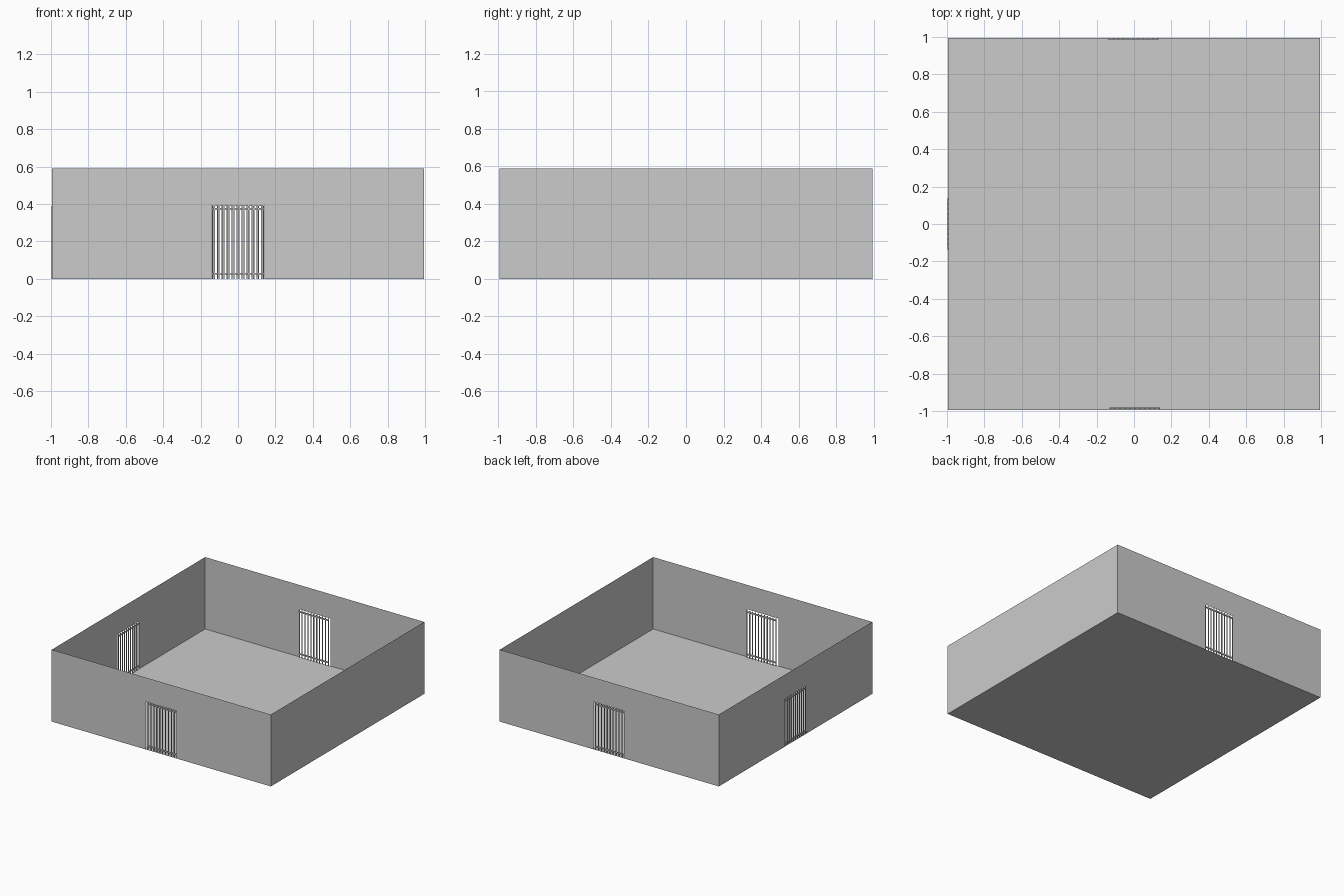
import bpy
import bmesh
from math import pi
from mathutils import Matrix, Vector

if "Cube" in bpy.data.objects:
    bpy.data.objects.remove(bpy.data.objects["Cube"])

HALF = 0.995      # half width of the room
HEIGHT = 0.59
DOOR_H = 0.39


def finish(bm, name, angle=0.0):
    bm.transform(Matrix.Rotation(angle, 4, 'Z'))
    me = bpy.data.meshes.new(name)
    bm.to_mesh(me)
    bm.free()
    ob = bpy.data.objects.new(name, me)
    bpy.context.collection.objects.link(ob)
    return ob


def face(name, pts, angle=0.0):
    bm = bmesh.new()
    bm.faces.new([bm.verts.new(p) for p in pts])
    return finish(bm, name, angle)


def wall(name, angle, door=None):
    # Front-facing sheet, notched for a doorway, turned into place
    pts = [(-HALF, 0)]
    if door:
        a, b = door
        pts += [(a, 0), (a, DOOR_H), (b, DOOR_H), (b, 0)]
    pts += [(HALF, 0), (HALF, HEIGHT), (-HALF, HEIGHT)]
    face(name, [(x, -HALF, z) for x, z in pts], angle)


def box(bm, lo, hi):
    lo, hi = Vector(lo), Vector(hi)
    size = hi - lo
    bmesh.ops.create_cube(bm, size=1, matrix=Matrix.Translation((lo + hi) / 2)
                          @ Matrix.Diagonal((*size, 1)))


def gate(name, angle, x0, x1, y, bars=11):
    bm = bmesh.new()
    r = 0.003
    # Upright bars
    for i in range(bars):
        x = x0 + r + (x1 - x0 - 2 * r) * i / (bars - 1)
        box(bm, (x - r, y - r, 0), (x + r, y + r, 0.388))
    # Cross rails
    for z in (0.027, 0.373):
        box(bm, (x0, y - r - 0.001, z - 0.005), (x1, y + r + 0.001, z + 0.005))
    finish(bm, name, angle)


# Floor
face("floor", [(-HALF, -HALF, 0), (HALF, -HALF, 0),
               (HALF, HALF, 0), (-HALF, HALF, 0)])

# Walls, three with doorways
door = (-0.142, 0.142)
wall("front_wall", 0, door)
wall("right_wall", pi / 2)
wall("back_wall", pi, door)
wall("left_wall", -pi / 2, door)

# Barred gates in the doorways
gate("front_gate", 0, -0.13, 0.14, -0.985)
gate("back_gate", pi, -0.13, 0.14, -0.99)
gate("left_gate", -pi / 2, -0.135, 0.135, -0.993)
